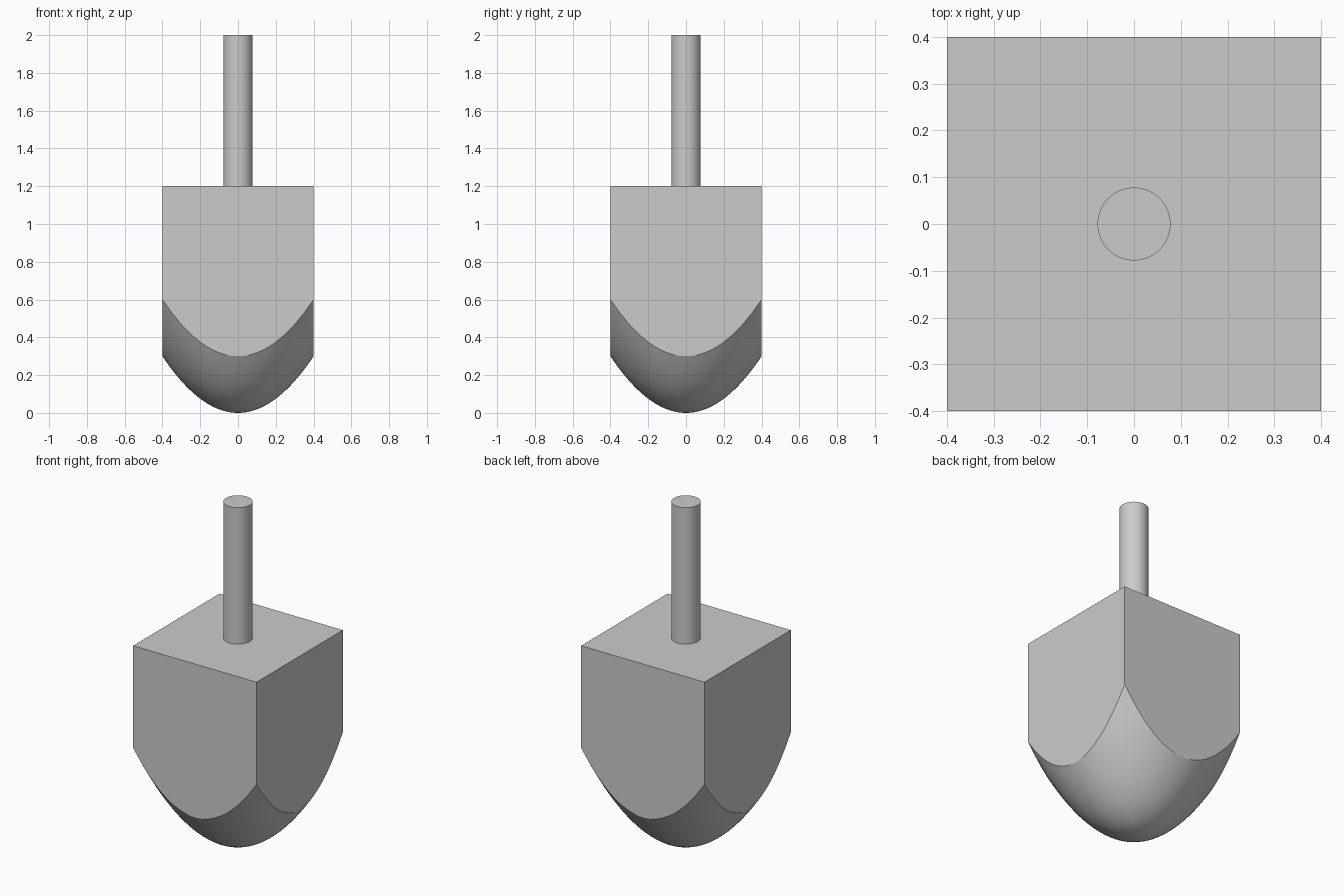
import bpy, bmesh, math

cube = bpy.data.objects.get("Cube")
if cube:
    bpy.data.objects.remove(cube, do_unlink=True)

HALF, SHOULDER, TOP = 0.4, 1.2, 2.0
BOWL = 1.875            # paraboloid: z = BOWL * r^2
PER_SIDE, RINGS = 24, 20

grey = bpy.data.materials.new("plain_grey")
grey.use_nodes = True
colour = (0.6, 0.6, 0.6, 1)
grey.diffuse_color = colour
grey.node_tree.nodes["Principled BSDF"].inputs["Base Color"].default_value = colour


def finish(obj):
    obj.data.materials.append(grey)
    bpy.ops.object.select_all(action='DESELECT')
    obj.select_set(True)
    bpy.context.view_layer.objects.active = obj
    bpy.ops.object.shade_smooth_by_angle(angle=math.radians(30))


# Square body with a paraboloid underside trimmed by the four flat sides
bm = bmesh.new()
count = 4 * PER_SIDE
rim = []
for k in range(count):
    a = math.tau * k / count - math.pi / 4
    s = HALF / max(abs(math.cos(a)), abs(math.sin(a)))
    rim.append((s * math.cos(a), s * math.sin(a)))

tip = bm.verts.new((0, 0, 0))
inner = None
for ring in range(1, RINGS + 1):
    t = ring / RINGS
    outer = [bm.verts.new((x * t, y * t, BOWL * t * t * (x * x + y * y)))
             for x, y in rim]
    for k in range(count):
        n = (k + 1) % count
        if inner:
            bm.faces.new((inner[k], inner[n], outer[n], outer[k]))
        else:
            bm.faces.new((tip, outer[n], outer[k]))
    inner = outer

# Four sides, each one flat face with a curved lower edge, and the top
corners = [bm.verts.new((*rim[i * PER_SIDE], SHOULDER)) for i in range(4)]
for i in range(4):
    lower = [inner[(i * PER_SIDE + j) % count] for j in range(PER_SIDE + 1)]
    bm.faces.new(lower + [corners[(i + 1) % 4], corners[i]])
bm.faces.new(corners)
bmesh.ops.recalc_face_normals(bm, faces=bm.faces)

mesh = bpy.data.meshes.new("body")
bm.to_mesh(mesh)
bm.free()
body = bpy.data.objects.new("body", mesh)
bpy.context.collection.objects.link(body)
finish(body)

# Round handle
bpy.ops.mesh.primitive_cylinder_add(
    vertices=64, radius=0.078, depth=TOP - SHOULDER,
    location=(0, 0, (TOP + SHOULDER) / 2))
handle = bpy.context.object
handle.name = "handle"
finish(handle)
